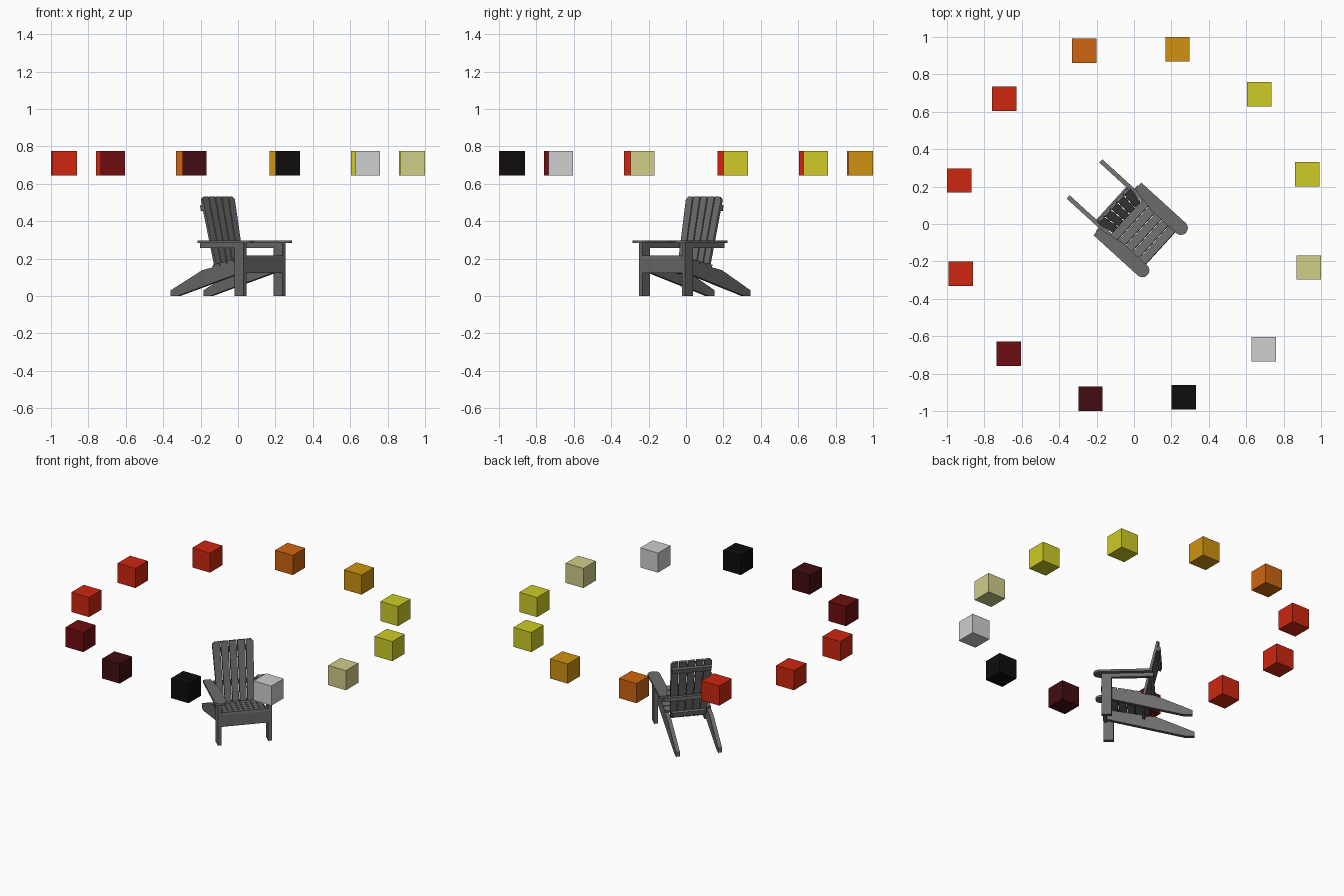
import bpy, bmesh, math
from mathutils import Matrix, Vector

cube = bpy.data.objects.get("Cube")
if cube:
    bpy.data.objects.remove(cube, do_unlink=True)


def material(name, colour):
    m = bpy.data.materials.new(name)
    m.use_nodes = True
    m.diffuse_color = (*colour, 1)
    bsdf = next(n for n in m.node_tree.nodes if n.type == 'BSDF_PRINCIPLED')
    bsdf.inputs["Base Color"].default_value = (*colour, 1)
    return m


black = material("black", (.004, .004, .004))
ember = material("darkest red", (.056, .004, .005))
maroon = material("dark red", (.156, .004, .005))
red = material("red", (.62, .02, .005))
orange = material("orange", (.62, .13, .005))
amber = material("amber", (.62, .29, .006))
yellow = material("yellow", (.62, .6, .02))
pale = material("pale yellow", (.62, .62, .25))
silver = material("light grey", (.62, .62, .62))
wood = material("grey wood", (.15, .15, .15))

X, Y, Z = Vector((1, 0, 0)), Vector((0, 1, 0)), Vector((0, 0, 1))
TURN = math.radians(-42.3)


def board(name, outline, a, b, depth, origin=Vector()):
    """Extrude an outline in the a-b plane, centred on origin; chair faces local +x."""
    n = a.cross(b).normalized()
    bm = bmesh.new()
    verts = [bm.verts.new(origin + a * p + b * q - n * depth / 2) for p, q in outline]
    face = bm.faces.new(verts)
    ext = bmesh.ops.extrude_face_region(bm, geom=[face])
    moved = [v for v in ext["geom"] if isinstance(v, bmesh.types.BMVert)]
    bmesh.ops.translate(bm, verts=moved, vec=n * depth)
    bmesh.ops.recalc_face_normals(bm, faces=bm.faces)
    me = bpy.data.meshes.new(name)
    bm.to_mesh(me)
    bm.free()
    me.materials.append(wood)
    ob = bpy.data.objects.new(name, me)
    ob.rotation_euler.z = TURN
    bpy.context.collection.objects.link(ob)
    return ob


def rect(p0, p1, q0, q1):
    return [(p0, q0), (p1, q0), (p1, q1), (p0, q1)]


# Ring of floating colour cubes
ring = [black, silver, pale, yellow, yellow, amber, orange, red, red, red, maroon, ember]
for i, mat in enumerate(ring):
    angle = math.radians(-73.97 + 30 * i)
    bm = bmesh.new()
    bmesh.ops.create_cube(bm, size=.13)
    me = bpy.data.meshes.new("colour_cube")
    bm.to_mesh(me)
    bm.free()
    me.materials.append(mat)
    ob = bpy.data.objects.new(f"colour_cube_{i + 1}", me)
    ob.location = (.9635 * math.cos(angle), .9635 * math.sin(angle), .71)
    bpy.context.collection.objects.link(ob)

# Mirrored side parts
stringer = [(-.358, 0), (-.31, 0), (.168, .13), (.168, .197), (-.13, .138), (-.358, .03)]
for side, label in ((1, "left"), (-1, "right")):
    board(f"{label}_front_leg", rect(.128, .19, 0, .283), X, Z, .024, Y * side * .155)
    board(f"{label}_rear_leg", stringer, X, Z, .024, Y * side * .13)
    board(f"{label}_arm_rail", rect(-.115, .128, .258, .283), X, Z, .022, Y * side * .155)
    # Armrest, narrow behind and rounded in front
    arm = [(-.12, .19 * side), (-.12, .142 * side), (.02, .116 * side)]
    for k in range(13):
        t = math.radians(-90 + 15 * k)
        arm.append((.2 + .037 * math.cos(t), (.153 + .037 * math.sin(t)) * side))
    board(f"{label}_armrest", arm, X, Y, .015, Z * .29)

# Front apron and seat slats
board("front_apron", rect(-.143, .143, .122, .208), Y, Z, .022, X * .179)
slope = math.atan(.2)
along = Vector((-math.cos(slope), 0, -math.sin(slope)))
seat_top = Vector((.192, 0, .208))
for i in range(5):
    start = i * .051
    board(f"seat_slat_{i + 1}", rect(start, start + .045, -.142, .142), along, Y, .016, seat_top)

# Reclined back made of fanned slats
lean = math.atan(.233)
up = Vector((-math.sin(lean), 0, math.cos(lean)))
out = Vector((math.cos(lean), 0, math.sin(lean)))
foot = Vector((-.0535, 0, .12))
length, gap = .42, .003
for i in range(5):
    lo, hi = i / 2.5 - 1, (i + 1) / 2.5 - 1
    b0, b1 = lo * .113 + gap, hi * .113 - gap
    t0, t1 = lo * .13 + gap, hi * .13 - gap
    left_cut, right_cut = (.014 if i == 0 else 0), (.014 if i == 4 else 0)
    outline = [(b0, 0), (b1, 0), (t1, length - right_cut)]
    if right_cut:
        outline.append((t1 - right_cut, length))
    if left_cut:
        outline += [(t1, length), (t0 + left_cut, length), (t0, length - left_cut)]
        outline.pop(2)
    else:
        outline.append((t0, length))
    board(f"back_slat_{i + 1}", outline, Y, up, .015, foot)

# Battens behind the back
board("upper_back_batten", rect(-.122, .122, .35, .38), Y, up, .018, foot - out * .0165)
board("lower_back_batten", rect(-.105, .105, .02, .05), Y, up, .018, foot - out * .0165)
board("arm_cross_bar", rect(-.165, .165, .258, .283), Y, Z, .02, X * -.115)
